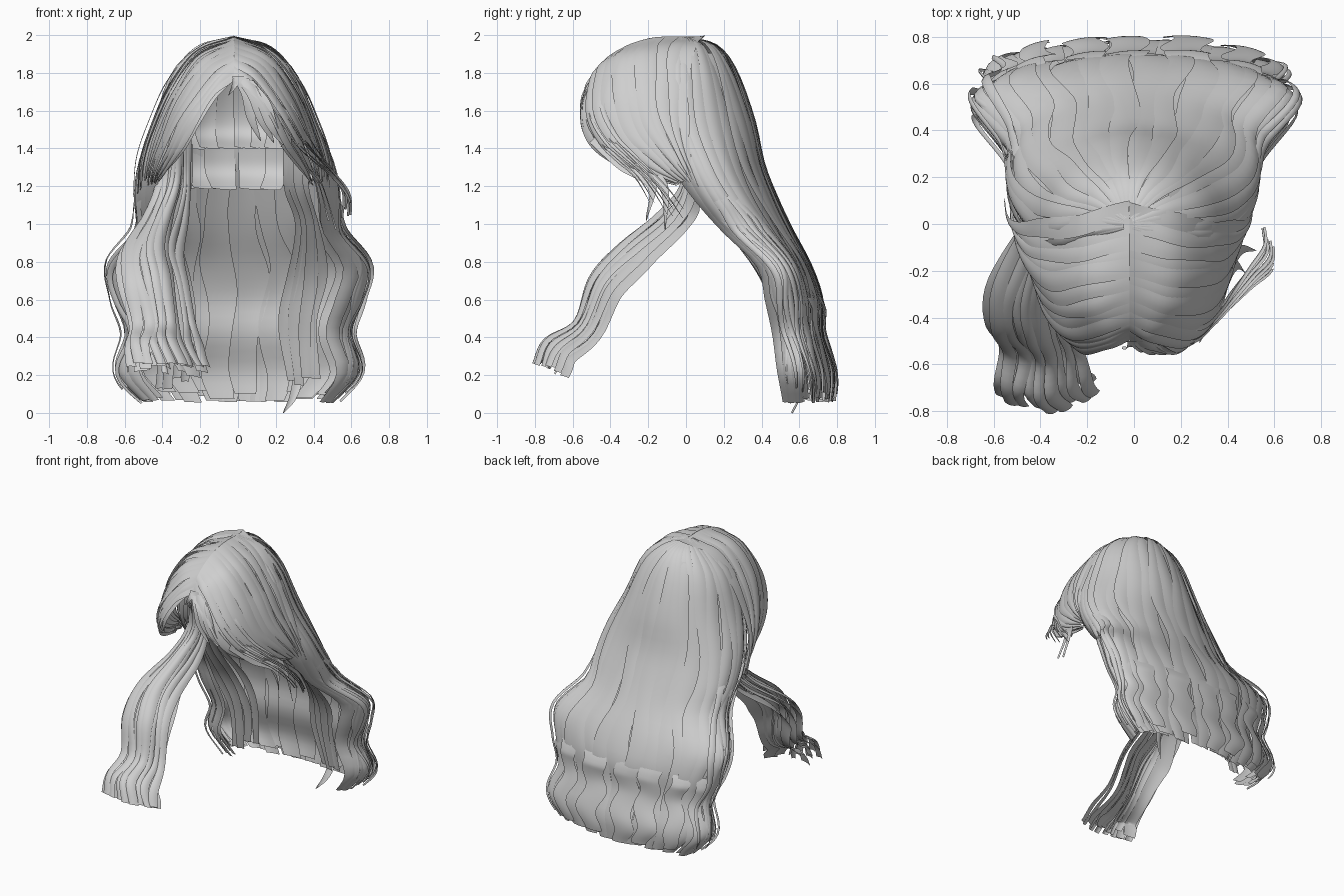
import bpy, bmesh, math, random
from mathutils import Vector

random.seed(4)
if "Cube" in bpy.data.objects:
    bpy.data.objects.remove(bpy.data.objects["Cube"])

hair = bpy.data.materials.new("hair_grey")
hair.use_nodes = True
GREY = (0.62, 0.62, 0.62, 1)
hair.diffuse_color = GREY
hair.node_tree.nodes["Principled BSDF"].inputs["Base Color"].default_value = GREY


def spline(pts, t):
    """Smooth curve through the points, t from 0 to 1."""
    x = t * (len(pts) - 1)
    i = max(0, min(int(x), len(pts) - 2))
    f = x - i
    b, c = pts[i], pts[i + 1]
    a = pts[i - 1] if i else b * 2 - c
    d = pts[i + 2] if i + 2 < len(pts) else c * 2 - b
    return b + ((c - a) + ((a * 2 - b * 5 + c * 4 - d) + ((b - c) * 3 + d - a) * f) * f) * (f / 2)


def loft(*guides):
    """Surface blended between guide paths."""
    paths = [[Vector(p) for p in g] for g in guides]
    return lambda u, t: spline([spline(p, t) for p in paths], u)


def strand(pts, width, across):
    """Narrow surface along one path."""
    side = Vector(across).normalized() * width / 2
    path = [Vector(p) for p in pts]
    return lambda u, t: spline(path, t) + side * (2 * u - 1)


def shell(*rings):
    """Open-fronted shell from rings: height, half width, front edge y, widest y, back y."""
    rings = [Vector(r) for r in rings]

    def surf(u, t):
        z, w, front, mid, back = spline(rings, t)
        a = math.radians(125) * (2 * u - 1)
        c = math.cos(a)
        y = mid + ((back - mid) * c if c > 0 else (mid - front) * c / .57)
        return Vector((w * math.sin(a) - .025 * max(0, z - 1), y, z))
    return surf


def ribbon(bm, surf, mid, half, end, lift, bulge, tilt, taper, wave, start, mirror):
    """One bowed strip of hair lying on a surface."""
    cols, rows, e = 4, 36, 0.004
    phase = random.uniform(0, 6.28)
    grid = []
    for j in range(rows + 1):
        k = j / rows
        t = start + (end - start) * k
        w = half * (1 - taper * k ** 3)
        root = min(1, k * 6 + 0.1)
        row = []
        for i in range(cols + 1):
            s = 2 * i / cols - 1
            u = mid + w * s + wave * root * math.sin(14 * k + phase)
            p = surf(u, t)
            h = -e if t > 0.5 else e
            n = ((surf(u + e, t) - p) / e).cross((surf(u, t + h) - p) / h)
            if n.length > 1e-9:
                n.normalize()
            p = p + n * root * (lift + bulge * (1 - s * s) + tilt * s)
            if mirror:
                p.x = -p.x
            row.append(bm.verts.new(p))
        grid.append(row)
    for j in range(rows):
        for i in range(cols):
            q = [grid[j][i], grid[j + 1][i], grid[j + 1][i + 1], grid[j][i + 1]]
            bm.faces.new(q[::-1] if mirror else q)


def sheet(name, surf, count, u0=0.0, u1=1.0, overlap=1.4, end=1.0, ragged=0.04, lift=0.0,
          loose=0.01, bulge=0.005, tilt=0.005, taper=0.25, wave=0.0, start=0.0, mirror=False):
    """Object made of overlapping ribbons side by side."""
    bm = bmesh.new()
    step = (u1 - u0) / count
    for i in range(count):
        ribbon(bm, surf, u0 + step * (i + 0.5 + random.uniform(-0.15, 0.15) * (count > 1)),
               step / 2 * overlap * random.uniform(0.9, 1.15), end - random.uniform(0, ragged),
               lift + random.uniform(-loose, loose), bulge, tilt, taper, wave, start, mirror)
    mesh = bpy.data.meshes.new(name)
    bm.to_mesh(mesh)
    bm.free()
    mesh.materials.append(hair)
    obj = bpy.data.objects.new(name, mesh)
    bpy.context.collection.objects.link(obj)
    for poly in mesh.polygons:
        poly.use_smooth = True
    return obj


# Back curtain, and two shorter layers that curl in at the nape
curtain = shell(
    (1.99, .02, -.02, 0, .03), (1.94, .17, -.06, 0, .17), (1.80, .32, -.12, -.02, .27),
    (1.55, .42, -.12, 0, .36), (1.32, .51, -.05, .10, .41), (1.14, .54, .06, .20, .48),
    (.97, .54, .20, .33, .56), (.78, .68, .39, .50, .66), (.60, .65, .44, .54, .72),
    (.42, .59, .48, .58, .72), (.22, .64, .50, .62, .78), (.055, .50, .52, .64, .77))
upper_nape = shell(
    (1.93, .05, -.02, 0, .05), (1.87, .18, -.06, 0, .17), (1.72, .31, -.1, 0, .25),
    (1.56, .37, -.1, 0, .30), (1.47, .38, -.08, .02, .28), (1.40, .34, -.06, .02, .17))
lower_nape = shell(
    (1.74, .34, -.1, 0, .25), (1.55, .40, -.08, 0, .32), (1.38, .44, -.04, .08, .36),
    (1.27, .43, .02, .12, .35), (1.18, .34, .04, .12, .24))

sheet("back_hair", curtain, 24, wave=0.01, ragged=0.012)
sheet("back_hair_under_layer", curtain, 20, lift=-0.03, end=0.995, ragged=0.03, wave=0.01, start=0.12)
sheet("upper_nape_layer", upper_nape, 14, u0=0.08, u1=0.92, ragged=0.01, taper=0, loose=0.004)
sheet("lower_nape_layer", lower_nape, 10, u0=0.08, u1=0.92, ragged=0.06, taper=0, loose=0.004, overlap=1.1)
sheet("hem_curls", curtain, 7, u0=0.18, u1=0.82, lift=0.025, start=0.72, overlap=0.7, wave=0.008)
for label, lo, hi in (("right", 0.05, 0.24), ("left", 0.76, 0.95)):
    sheet(label + "_side_curls", curtain, 6, u0=lo, u1=hi, lift=0.018, loose=0.02, overlap=0.9,
          taper=0.8, wave=0.014, start=0.45, ragged=0.06)

# Front hair sweeping from the parting back over the ears
sweep = loft(
    [(0, .02, 1.99), (.20, -.03, 1.92), (.34, -.05, 1.75), (.43, -.04, 1.56), (.50, .0, 1.36), (.52, .1, 1.15)],
    [(0, -.15, 1.99), (.20, -.19, 1.91), (.34, -.2, 1.73), (.43, -.16, 1.53), (.49, -.06, 1.34), (.50, .06, 1.18)],
    [(0, -.30, 1.95), (.18, -.35, 1.87), (.31, -.36, 1.68), (.40, -.28, 1.47), (.45, -.13, 1.31), (.46, .03, 1.2)],
    [(0, -.43, 1.87), (.12, -.48, 1.78), (.26, -.49, 1.60), (.35, -.41, 1.42), (.41, -.22, 1.29), (.43, 0, 1.21)],
    [(0, -.49, 1.77), (.10, -.53, 1.69), (.20, -.545, 1.54), (.28, -.47, 1.39), (.36, -.29, 1.28), (.41, -.04, 1.21)])
for label, flip in (("left", False), ("right", True)):
    top = sheet(label + "_front_hair", sweep, 12, u0=-0.1, mirror=flip, ragged=0.06, taper=0.35,
                wave=0.012, loose=0.012)
    under = sheet(label + "_front_hair_under_layer", sweep, 8, u0=0.1, mirror=flip, lift=-0.025,
                  end=0.98, ragged=0.1, taper=0.4)
    for part in (top, under):
        part.location.x = -0.02

# Strands hanging inside the curtain beside the face
inside = loft(
    [(.24, 0, 1.42), (.25, .1, 1.2), (.31, .26, 1.0), (.26, .46, .72), (.22, .55, .45), (.26, .62, .14)],
    [(.36, -.04, 1.42), (.37, .04, 1.2), (.42, .18, 1.0), (.47, .38, .72), (.42, .49, .45), (.44, .55, .12)])
for label, flip in (("left", False), ("right", True)):
    sheet(label + "_inner_strands", inside, 4, mirror=flip, wave=0.03, overlap=1.3, taper=0.3)

# Long lock falling forward over the right shoulder
lock = loft(
    [(-.25, -.05, 1.48), (-.25, .02, 1.24), (-.27, -.05, 1.04), (-.29, -.24, .86), (-.26, -.42, .69),
     (-.23, -.53, .46), (-.18, -.66, .34), (-.13, -.71, .23)],
    [(-.33, -.06, 1.47), (-.35, -.01, 1.22), (-.40, -.14, 1.05), (-.46, -.36, .87), (-.44, -.50, .71),
     (-.39, -.58, .48), (-.40, -.74, .38), (-.36, -.80, .25)],
    [(-.40, .02, 1.44), (-.44, .06, 1.2), (-.50, -.03, 1.03), (-.62, -.26, .85), (-.64, -.43, .67),
     (-.58, -.53, .46), (-.59, -.67, .36), (-.60, -.73, .24)])
sheet("front_lock", lock, 9, wave=0.025, taper=0.3, loose=0.018, bulge=0.008, ragged=0.02)
sheet("front_lock_middle_layer", lock, 7, u0=0.04, u1=0.96, lift=-0.05, wave=0.03, taper=0.3, start=0.1)
sheet("front_lock_under_layer", lock, 6, u0=0.06, u1=0.92, lift=-0.11, wave=0.03, taper=0.3, start=0.12)

# Loose strands flying off the left side
flyaway = loft(
    [(.08, -.51, 1.71), (.22, -.53, 1.55), (.31, -.46, 1.42), (.41, -.37, 1.33), (.51, -.28, 1.25),
     (.60, -.21, 1.13), (.61, -.13, .97)],
    [(.15, -.42, 1.78), (.29, -.43, 1.62), (.37, -.36, 1.47), (.43, -.27, 1.37), (.49, -.18, 1.28),
     (.55, -.08, 1.18), (.54, .02, 1.05)])
sheet("left_flyaway_strands", flyaway, 7, overlap=1.2, taper=0.9, ragged=0.15, loose=0.012)

# Thin wisps: fringe, temple tips and one at the hem
ACROSS, SLANT = (1, 0, 0), (0, .7, .7)
WISPS = {
    "fringe_wisp_inner": ([(0, -.5, 1.78), (.05, -.54, 1.68), (.07, -.54, 1.56), (.12, -.51, 1.44)], .06, ACROSS),
    "fringe_wisp_middle": ([(.02, -.5, 1.77), (.09, -.55, 1.67), (.13, -.55, 1.55), (.19, -.5, 1.43)], .07, ACROSS),
    "fringe_wisp_outer": ([(.04, -.5, 1.76), (.13, -.55, 1.65), (.18, -.55, 1.52), (.24, -.5, 1.42)], .08, ACROSS),
    "fringe_wisp_right": ([(-.01, -.5, 1.78), (-.02, -.53, 1.73), (-.05, -.53, 1.68)], .03, ACROSS),
    "temple_wisp_upper": ([(.28, -.48, 1.46), (.36, -.33, 1.32), (.43, -.18, 1.21), (.48, -.21, 1.02)], .09, SLANT),
    "temple_wisp_lower": ([(.28, -.46, 1.46), (.37, -.28, 1.32), (.45, -.12, 1.2), (.52, -.11, .97)], .08, SLANT),
    "hem_wisp": ([(.33, .62, .35), (.32, .64, .2), (.29, .6, .08), (.24, .56, 0)], .05, ACROSS),
}
for name, (pts, width, across) in WISPS.items():
    sheet(name, strand(pts, width, across), 1, overlap=1, ragged=0, taper=0.95, loose=0)
